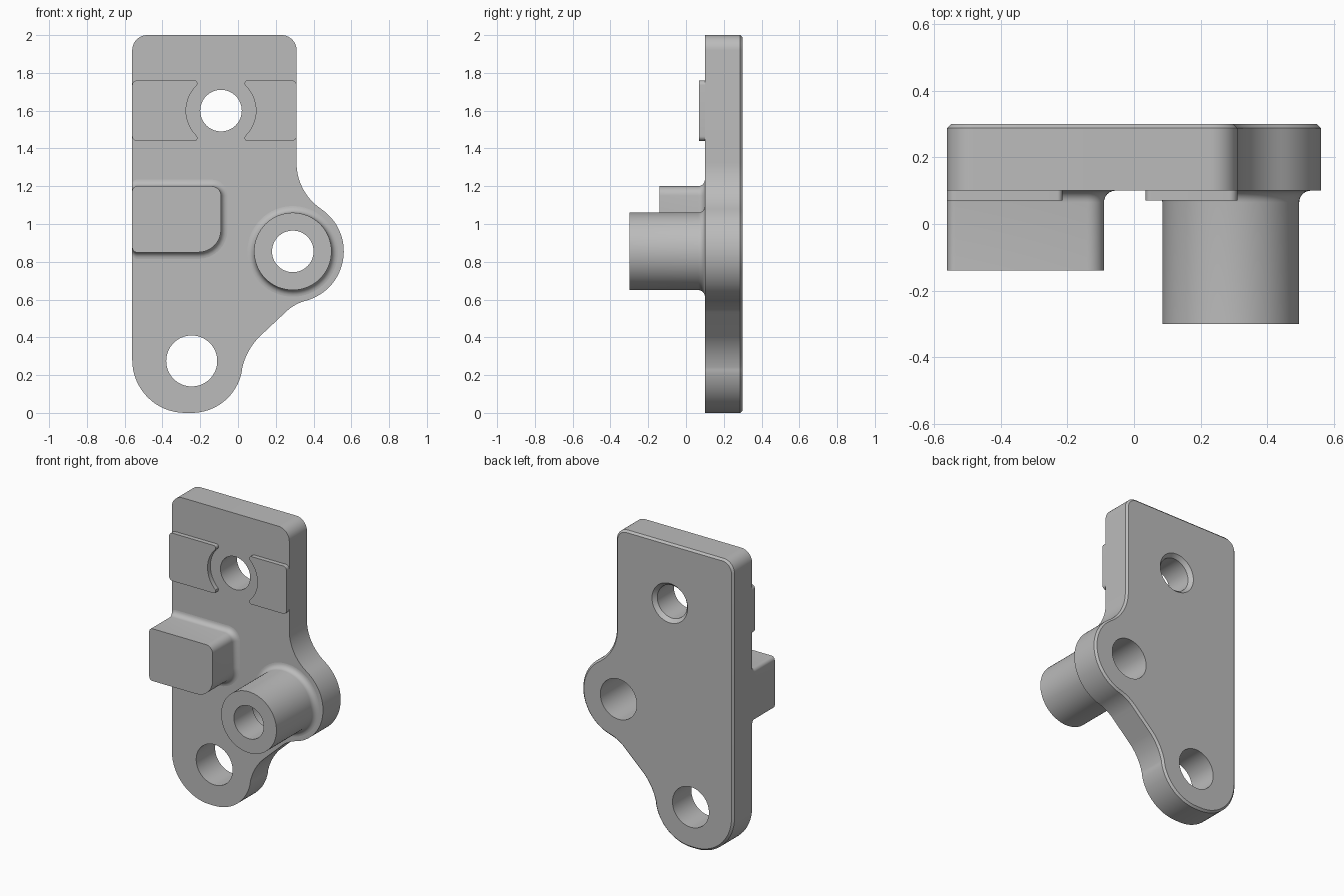
import bpy, bmesh
from math import cos, sin, radians
from mathutils import Vector

cube = bpy.data.objects.get("Cube")
if cube:
    bpy.data.objects.remove(cube, do_unlink=True)

grey = bpy.data.materials.new("plain grey")
grey.use_nodes = True
GREY = (0.5, 0.5, 0.5, 1)
grey.diffuse_color = GREY
grey.node_tree.nodes["Principled BSDF"].inputs["Base Color"].default_value = GREY


def arc(cx, cz, r, a0, a1, n=16):
    angles = [radians(a0 + (a1 - a0) * i / n) for i in range(n + 1)]
    return [Vector((cx + r * cos(a), cz + r * sin(a))) for a in angles]


def circle(center, r, n=64):
    return arc(*center, r, 0, 360, n)[:-1]


def rounded(corners, n=8):
    """Outline from right-angled corners (x, z, radius)."""
    pts = []
    for i, (x, z, r) in enumerate(corners):
        p = Vector((x, z))
        before = (Vector(corners[i - 1][:2]) - p).normalized()
        after = (Vector(corners[(i + 1) % len(corners)][:2]) - p).normalized()
        for k in range(n + 1):
            t = radians(90 * k / n)
            pts.append(p + r * (before + after - after * cos(t) - before * sin(t)))
    return pts


def inset(pts, d):
    """Shrink a counter-clockwise outline by d."""
    out = []
    for i, p in enumerate(pts):
        a = (p - pts[i - 1]).normalized()
        b = (pts[(i + 1) % len(pts)] - p).normalized()
        n = Vector((-a.y - b.y, a.x + b.x)).normalized()
        out.append(p + n * d / max(0.5, n.dot(Vector((-a.y, a.x)))))
    return out


def solid(name, *walls):
    """Each wall is a stack of (outline, y) rings; the first wall is the
    outside, the others are holes. Both ends are capped."""
    bm = bmesh.new()
    caps = [[], []]
    for wall in walls:
        rings = [[bm.verts.new((p.x, y, p.y)) for p in pts] for pts, y in wall]
        for low, high in zip(rings, rings[1:]):
            for i in range(len(low)):
                bm.faces.new((low[i - 1], low[i], high[i], high[i - 1]))
        for cap, ring in zip(caps, (rings[0], rings[-1])):
            cap += [bm.edges.get((ring[i - 1], ring[i])) for i in range(len(ring))]
    for cap in caps:
        bmesh.ops.triangle_fill(bm, use_beauty=True, edges=cap, normal=(0, -1, 0))
    bmesh.ops.recalc_face_normals(bm, faces=bm.faces)
    mesh = bpy.data.meshes.new(name)
    bm.to_mesh(mesh)
    bm.free()
    mesh.shade_smooth()
    mesh.set_sharp_from_angle(angle=radians(30))
    mesh.materials.append(grey)
    obj = bpy.data.objects.new(name, mesh)
    bpy.context.collection.objects.link(obj)
    return obj


FRONT, BACK = 0.10, 0.30
LEFT, RIGHT = -0.56, 0.31
TOP_HOLE, BOSS, LOW_HOLE = (-0.09, 1.60), (0.29, 0.855), (-0.245, 0.275)
FILLET, CHAMFER = 0.035, 0.013

# Mounting plate with chamfered back edge and three holes
outline = (arc(-0.245, 0.27, 0.27, -90, -10)
           + arc(0.363, 0.158, 0.35, 168, 136)
           + arc(0.425, 0.353, 0.25, 136, 105)
           + arc(*BOSS, 0.27, -73, 56, 32)
           + arc(0.602, 1.323, 0.292, 234, 180)
           + arc(0.23, 1.92, 0.08, 0, 90)
           + arc(-0.48, 1.92, 0.08, 90, 180)
           + arc(-0.28, 0.28, 0.28, 180, 270))
solid("mounting_plate",
      [(outline, FRONT), (outline, BACK - CHAMFER), (inset(outline, CHAMFER), BACK)],
      [(circle(TOP_HOLE, 0.11), FRONT), (circle(TOP_HOLE, 0.11), BACK - 0.025),
       (circle(TOP_HOLE, 0.132), BACK)],
      [(circle(BOSS, 0.135), FRONT), (circle(BOSS, 0.135), BACK)],
      [(circle(LOW_HOLE, 0.135), FRONT), (circle(LOW_HOLE, 0.135), BACK)])

# Quarter-round flare: (outward growth, y) from wall to plate face
flare = [(FILLET * (1 - cos(radians(a))), FRONT - FILLET * (1 - sin(radians(a))))
         for a in range(0, 91, 15)]

# Hollow boss with a wider bore from the back
solid("boss_tube",
      [(circle(BOSS, 0.205), -0.30)] + [(circle(BOSS, 0.205 + d), y) for d, y in flare],
      [(circle(BOSS, 0.11), -0.30), (circle(BOSS, 0.11), -0.10),
       (circle(BOSS, 0.135), -0.10), (circle(BOSS, 0.135), FRONT)])


# Stop block, flush with the plate's edge and flared on its other sides
def block_ring(d):
    return rounded([(LEFT, 0.85 - d, 0.025), (-0.09 + d, 0.85 - d, 0.12 + d),
                    (-0.09 + d, 1.2 + d, 0.05 + d), (LEFT, 1.2 + d, 0.025)])


solid("stop_block", [(block_ring(0), -0.14)] + [(block_ring(d), y) for d, y in flare])

# Raised pads on both sides of the top hole
for name, side, outer in (("right_pad", -1, LEFT), ("left_pad", 1, RIGHT)):
    inner = TOP_HOLE[0] + side * 0.125
    mid = 90 - 90 * side
    pad = rounded([(inner, 1.76, 0.015), (outer, 1.76, 0.025),
                   (outer, 1.44, 0.025), (inner, 1.44, 0.015)])
    pad += arc(*TOP_HOLE, 0.185, mid - 47 * side, mid + 47 * side)
    solid(name, [(pad, 0.07), (pad, FRONT)])
